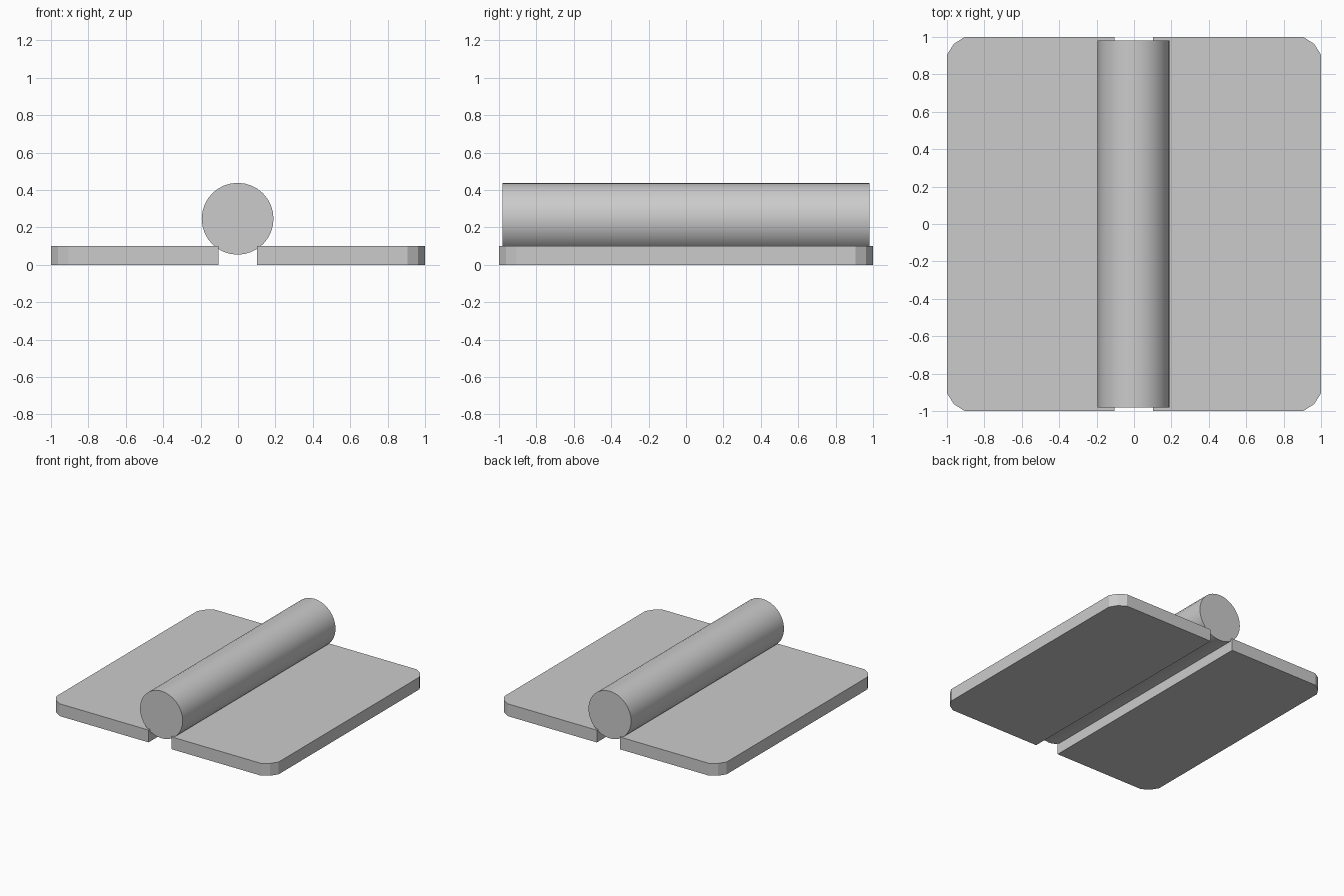
import bpy, bmesh, math

if "Cube" in bpy.data.objects:
    bpy.data.objects.remove(bpy.data.objects["Cube"])

THICK = 0.1
# Half outline of a leaf on the right side (y >= 0), corner cut in two facets
CORNER = [(1.0, 0.905), (0.963, 0.963), (0.905, 1.0)]


def make_leaf(name, side, inner):
    """Flat hinge leaf with clipped outer corners."""
    half = CORNER + [(inner, 1.0)]
    outline = half + [(x, -y) for x, y in reversed(half)]
    bm = bmesh.new()
    face = bm.faces.new([bm.verts.new((side * x, y, 0)) for x, y in outline])
    ext = bmesh.ops.extrude_face_region(bm, geom=[face])
    top = [v for v in ext["geom"] if isinstance(v, bmesh.types.BMVert)]
    bmesh.ops.translate(bm, verts=top, vec=(0, 0, THICK))
    bmesh.ops.recalc_face_normals(bm, faces=bm.faces)
    mesh = bpy.data.meshes.new(name)
    bm.to_mesh(mesh)
    bm.free()
    obj = bpy.data.objects.new(name, mesh)
    bpy.context.collection.objects.link(obj)
    return obj


# Two leaves with a gap between them
make_leaf("right_leaf", 1, 0.102)
make_leaf("left_leaf", -1, 0.105)

# Barrel lying along y, sunk slightly into the gap
bpy.ops.mesh.primitive_cylinder_add(
    vertices=32, radius=0.192, depth=1.964,
    location=(-0.002, 0, 0.246), rotation=(math.pi / 2, 0, 0))
barrel = bpy.context.object
barrel.name = "hinge_barrel"
bpy.ops.object.shade_smooth_by_angle(angle=math.radians(30))
